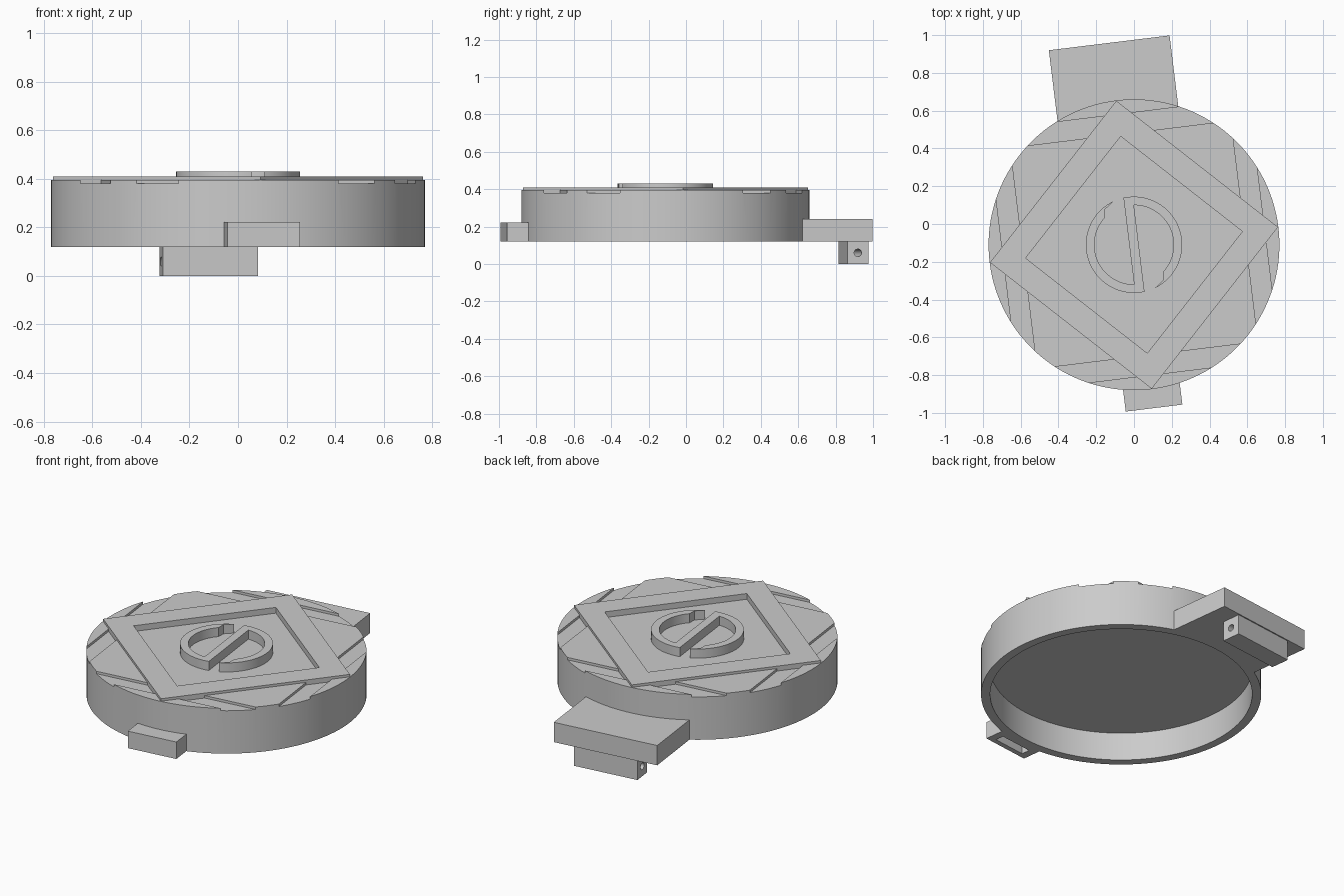
import bpy, bmesh, math
from mathutils import Matrix, Vector

if "Cube" in bpy.data.objects:
    bpy.data.objects.remove(bpy.data.objects["Cube"], do_unlink=True)

# The whole lid is turned a little about its own centre
TURN = math.radians(7)
PLACE = Matrix.Translation((0, -0.11, 0)) @ Matrix.Rotation(TURN, 4, 'Z')
R, R_IN = 0.77, 0.72
BOTTOM, FLOOR, DECK, TOP = 0.12, 0.375, 0.395, 0.41

grey = bpy.data.materials.new("plain grey")
grey.use_nodes = True
grey.diffuse_color = (0.6, 0.6, 0.6, 1)
grey.node_tree.nodes["Principled BSDF"].inputs["Base Color"].default_value = (0.6, 0.6, 0.6, 1)


def prism(name, outline, z0, z1):
    """Extrude a flat outline from z0 to z1."""
    bm = bmesh.new()
    face = bm.faces.new([bm.verts.new((x, y, z0)) for x, y in outline])
    up = bmesh.ops.extrude_face_region(bm, geom=[face])
    verts = [v for v in up["geom"] if isinstance(v, bmesh.types.BMVert)]
    bmesh.ops.translate(bm, verts=verts, vec=(0, 0, z1 - z0))
    bm.transform(PLACE)
    bmesh.ops.recalc_face_normals(bm, faces=bm.faces)
    mesh = bpy.data.meshes.new(name)
    bm.to_mesh(mesh)
    bm.free()
    mesh.materials.append(grey)
    obj = bpy.data.objects.new(name, mesh)
    bpy.context.collection.objects.link(obj)
    return obj


def arc(r, a0, a1, n):
    angles = [math.radians(a0 + (a1 - a0) * i / n) for i in range(n + 1)]
    return [(r * math.cos(a), r * math.sin(a)) for a in angles]


def circle(r, n=128):
    return arc(r, 0, 360, n)[:-1]


def box(x0, x1, y0, y1):
    return [(x0, y0), (x1, y0), (x1, y1), (x0, y1)]


def cut(obj, cutter):
    """Subtract the cutter and throw it away."""
    mod = obj.modifiers.new("cut", 'BOOLEAN')
    mod.operation, mod.solver, mod.object = 'DIFFERENCE', 'EXACT', cutter
    bpy.context.view_layer.objects.active = obj
    bpy.ops.object.modifier_apply(modifier=mod.name)
    bpy.data.objects.remove(cutter, do_unlink=True)


def tab(name, half, reach, sign, z1):
    """Straight tab whose inner end follows the round wall."""
    r = R - 0.01
    a = math.degrees(math.asin(half / r))
    inner = [(x, sign * y) for x, y in arc(r, 90 - a, 90 + a, 16)]
    return prism(name, inner + [(-half, sign * reach), (half, sign * reach)], BOTTOM, z1)


# Round cap, hollow underneath
cap = prism("round_cap", circle(R), BOTTOM, DECK)
cut(cap, prism("cavity", circle(R_IN), 0, 0.29))

# Straight grooves on the four sides of the deck
for s in (-1, 1):
    lo, hi = sorted((s * 0.59, s * 0.695))
    cut(cap, prism("groove", box(-0.54, 0.54, lo, hi), 0.38, 0.5))
    cut(cap, prism("groove", box(lo, hi, -0.54, 0.54), 0.38, 0.5))

# Raised square frame with a sunken middle
frame = prism("square_frame", circle(R - 0.002, 4), 0.36, TOP)
cut(frame, prism("recess", circle(0.578, 4), 0.3, 0.5))
cut(cap, prism("recess", circle(0.578, 4), FLOOR, 0.5))

# Split ring emblem: half outline, then the same half turned around
half = arc(0.255, 95.6, -71.5, 40) + arc(0.242, -58, -58, 1)[:1] + arc(0.21, -50, 83.2, 32)
emblem = prism("split_ring", half + [(-x, -y) for x, y in half], FLOOR - 0.01, 0.43)

# Hinge tab at the back with a drilled lug below
hinge_tab = tab("hinge_tab", 0.322, 1.077, 1, 0.24)
lug = prism("hinge_lug", box(-0.195, 0.2, 0.955, 1.07), 0, BOTTOM + 0.005)
bpy.ops.mesh.primitive_cylinder_add(
    vertices=32, radius=0.02, depth=0.6,
    location=PLACE @ Vector((0, 1.012, 0.06)), rotation=(0, math.pi / 2, TURN))
cut(lug, bpy.context.object)

# Latch tab at the front with a slot underneath
latch_tab = tab("latch_tab", 0.151, 0.871, -1, 0.223)
cut(latch_tab, prism("slot", box(-0.105, 0.105, -0.842, -0.79), 0, 0.18))

for obj in (cap, frame, emblem, hinge_tab, lug, latch_tab):
    bpy.ops.object.select_all(action='DESELECT')
    obj.select_set(True)
    bpy.context.view_layer.objects.active = obj
    bpy.ops.object.shade_smooth_by_angle(angle=math.radians(25))
